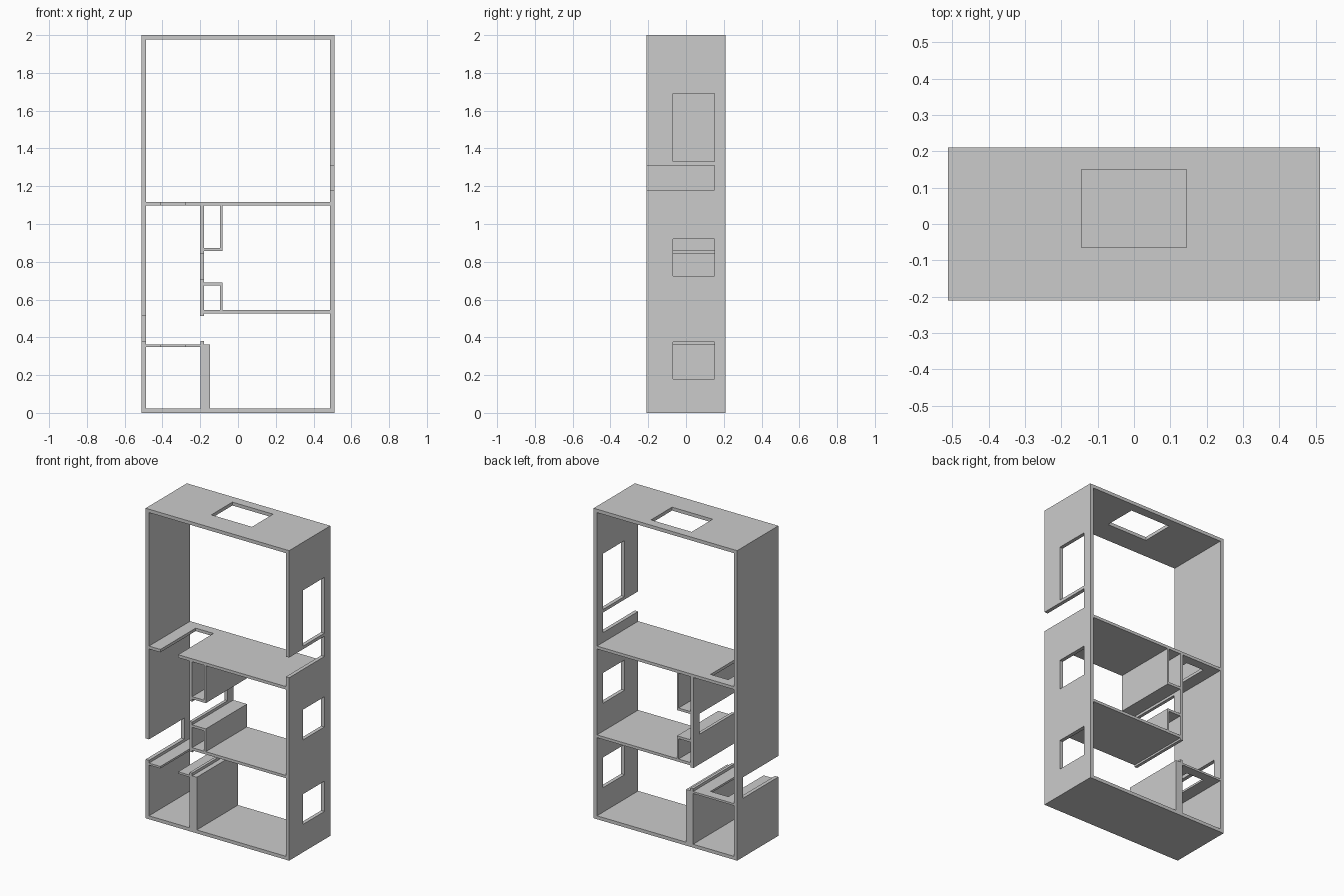
import bpy
import bmesh

cube = bpy.data.objects.get("Cube")
if cube:
    bpy.data.objects.remove(cube, do_unlink=True)

grey = bpy.data.materials.new("wall_grey")
grey.use_nodes = True
grey.diffuse_color = (0.6, 0.6, 0.6, 1)
grey.node_tree.nodes["Principled BSDF"].inputs["Base Color"].default_value = grey.diffuse_color

W, D, H = 0.512, 0.21, 2.0     # half width, half depth, height
T = 0.024                      # outer wall thickness
IN = W - T                     # inner half width
WINDOW = (-0.07, 0.15)         # depth range of windows
DOOR = (-D - 0.1, 0.15)        # passages are open to the front
FULL = (-D, D)


def boxes(name, ranges):
    """One object made of axis-aligned boxes given as x, y and z ranges."""
    bm = bmesh.new()
    for box in ranges:
        verts = bmesh.ops.create_cube(bm, size=1)["verts"]
        for v in verts:
            v.co = [(r[0] + r[1]) / 2 + c * (r[1] - r[0]) for c, r in zip(v.co, box)]
    mesh = bpy.data.meshes.new(name)
    bm.to_mesh(mesh)
    bm.free()
    mesh.materials.append(grey)
    obj = bpy.data.objects.new(name, mesh)
    bpy.context.scene.collection.objects.link(obj)
    return obj


def panel(name, x, z, holes=()):
    """Full-depth panel with box-shaped openings cut through it."""
    obj = boxes(name, [(x, FULL, z)])
    if not holes:
        return obj
    cutter = boxes("cutter", holes)
    cutter.hide_render = True
    mod = obj.modifiers.new("openings", "BOOLEAN")
    mod.operation, mod.solver, mod.object = "DIFFERENCE", "EXACT", cutter
    bpy.context.view_layer.update()
    cut = obj.evaluated_get(bpy.context.evaluated_depsgraph_get())
    mesh = bpy.data.meshes.new_from_object(cut)
    obj.modifiers.clear()
    obj.data = mesh
    bpy.data.objects.remove(cutter, do_unlink=True)
    return obj


# Outer shell
left_x, right_x = (IN - 0.1, W + 0.1), (-W - 0.1, -IN + 0.1)
panel("left_wall", (IN, W), (0, H), [
    (left_x, WINDOW, (0.18, 0.375)),
    (left_x, WINDOW, (0.725, 0.92)),
    (left_x, WINDOW, (1.33, 1.69)),
    (left_x, DOOR, (1.18, 1.31))])
panel("right_wall", (-W, -IN), (0, H), [(right_x, DOOR, (0.38, 0.515))])
panel("base_floor", (-IN, IN), (0, 0.022))
panel("roof", (-IN, IN), (H - 0.022, H), [((-0.145, 0.145), (-0.065, 0.15), (H - 0.1, H + 0.1))])

# Floors, with stair notches on the right side
NOTCH = (-0.407, -0.28)
panel("attic_floor", (-IN, IN), (1.098, 1.117), [(NOTCH, DOOR, (1, 1.2))])
panel("middle_floor", (-0.18, IN), (0.526, 0.544))
panel("landing_floor", (-IN, -0.198), (0.349, 0.362), [(NOTCH, DOOR, (0.3, 0.4))])

# Inner walls
panel("middle_wall", (-0.2, -0.18), (0.514, 1.098), [((-0.3, -0.1), DOOR, (0.709, 0.841))])
panel("lower_wall", (-0.198, -0.147), (0.022, 0.362))
panel("lower_wall_ridge", (-0.198, -0.18), (0.362, 0.38))

# Storage ducts against the middle wall
DUCT = (-0.094, -0.083)
panel("upper_duct_bottom", (-0.18, DUCT[1]), (0.857, 0.873))
panel("upper_duct_side", DUCT, (0.873, 1.098))
panel("lower_duct_top", (-0.18, DUCT[1]), (0.675, 0.691))
panel("lower_duct_side", DUCT, (0.544, 0.675))
